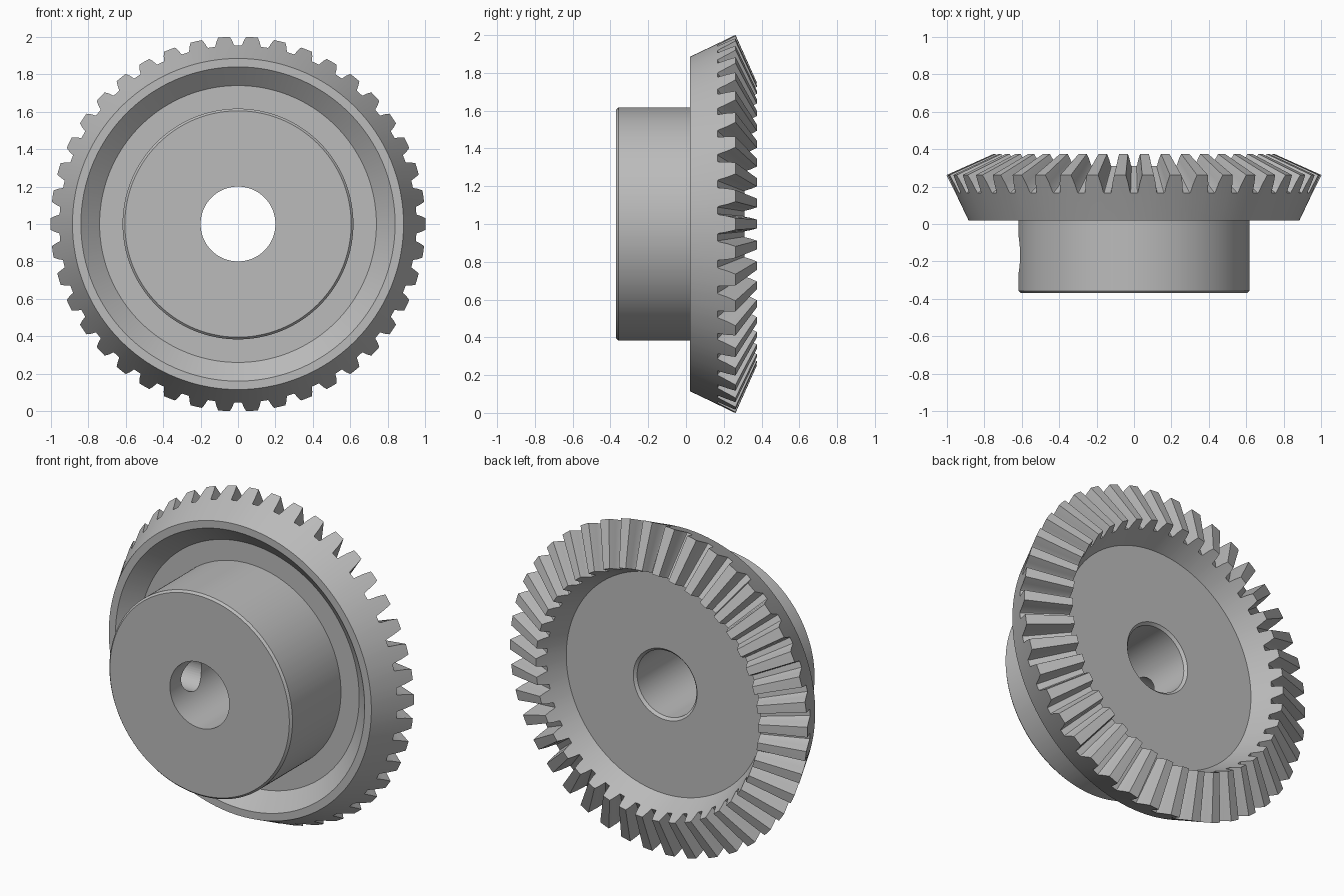
import bpy, bmesh
from math import sin, cos, pi
from mathutils import Matrix, Vector

cube = bpy.data.objects.get("Cube")
if cube:
    bpy.data.objects.remove(cube, do_unlink=True)

# Material
steel = bpy.data.materials.new("grey steel")
steel.use_nodes = True
GREY = (0.5, 0.5, 0.5, 1)
steel.diffuse_color = GREY
steel.node_tree.nodes["Principled BSDF"].inputs["Base Color"].default_value = GREY

TEETH = 42
PITCH = 2 * pi / TEETH
CENTRE = Vector((0, 0, 1))

# One tooth: (angle from its middle, height from root 0 to tip 1)
half = [(0.031, 1), (0.043, 0.55), (0.052, 0.06), (0.056, 0)]
tooth = [(-a, h) for a, h in reversed(half)] + [(0, 1)] + half + [(PITCH / 2, 0)]

# Tooth ends as (radius, y)
root_outer, tip_outer = Vector((0.955, 0.166)), Vector((1.002, 0.262))
root_inner, tip_inner = Vector((0.72, 0.31)), Vector((0.75, 0.375))

# Turned profile as (radius, y): hub, recess and rim, then the web behind the teeth
front = [(0.2, -0.37), (0.605, -0.37), (0.617, -0.357), (0.617, 0.11),
         (0.74, 0.11), (0.84, 0.02), (0.885, 0.02), (0.945, 0.146)]
back = [(0.71, 0.289), (0.667, 0.2), (0.215, 0.2), (0.2, 0.185)]

# Gear body: sweep the profile round, raising it at each tooth
bm = bmesh.new()
columns = []
for i in range(TEETH):
    for offset, height in tooth:
        a = i * PITCH + offset
        section = front + [root_outer.lerp(tip_outer, height),
                           root_inner.lerp(tip_inner, height)] + back
        columns.append([bm.verts.new(CENTRE + Vector((r * cos(a), y, r * sin(a))))
                        for r, y in section])
for i, col in enumerate(columns):
    nxt = columns[(i + 1) % len(columns)]
    for j in range(len(col)):
        k = (j + 1) % len(col)
        bm.faces.new((col[j], col[k], nxt[k], nxt[j]))
bmesh.ops.recalc_face_normals(bm, faces=bm.faces)
mesh = bpy.data.meshes.new("bevel_gear")
bm.to_mesh(mesh)
bm.free()
gear = bpy.data.objects.new("bevel_gear", mesh)
bpy.context.collection.objects.link(gear)
mesh.materials.append(steel)

# Set screw hole through one side of the hub
bpy.ops.mesh.primitive_cylinder_add(vertices=48, radius=0.098, depth=0.7,
                                    location=(-0.4, -0.165, 1), rotation=(0, pi / 2, 0))
cutter = bpy.context.object
cutter.name = "screw_hole_cutter"
cutter.hide_render = True
cutter.data.materials.append(steel)

bpy.ops.object.select_all(action="DESELECT")
gear.select_set(True)
bpy.context.view_layer.objects.active = gear
cut = gear.modifiers.new("screw_hole", "BOOLEAN")
cut.operation = "DIFFERENCE"
cut.solver = "EXACT"
cut.object = cutter
bpy.ops.object.modifier_apply(modifier=cut.name)
bpy.data.objects.remove(cutter, do_unlink=True)
bpy.ops.object.shade_smooth_by_angle(angle=pi / 7)
